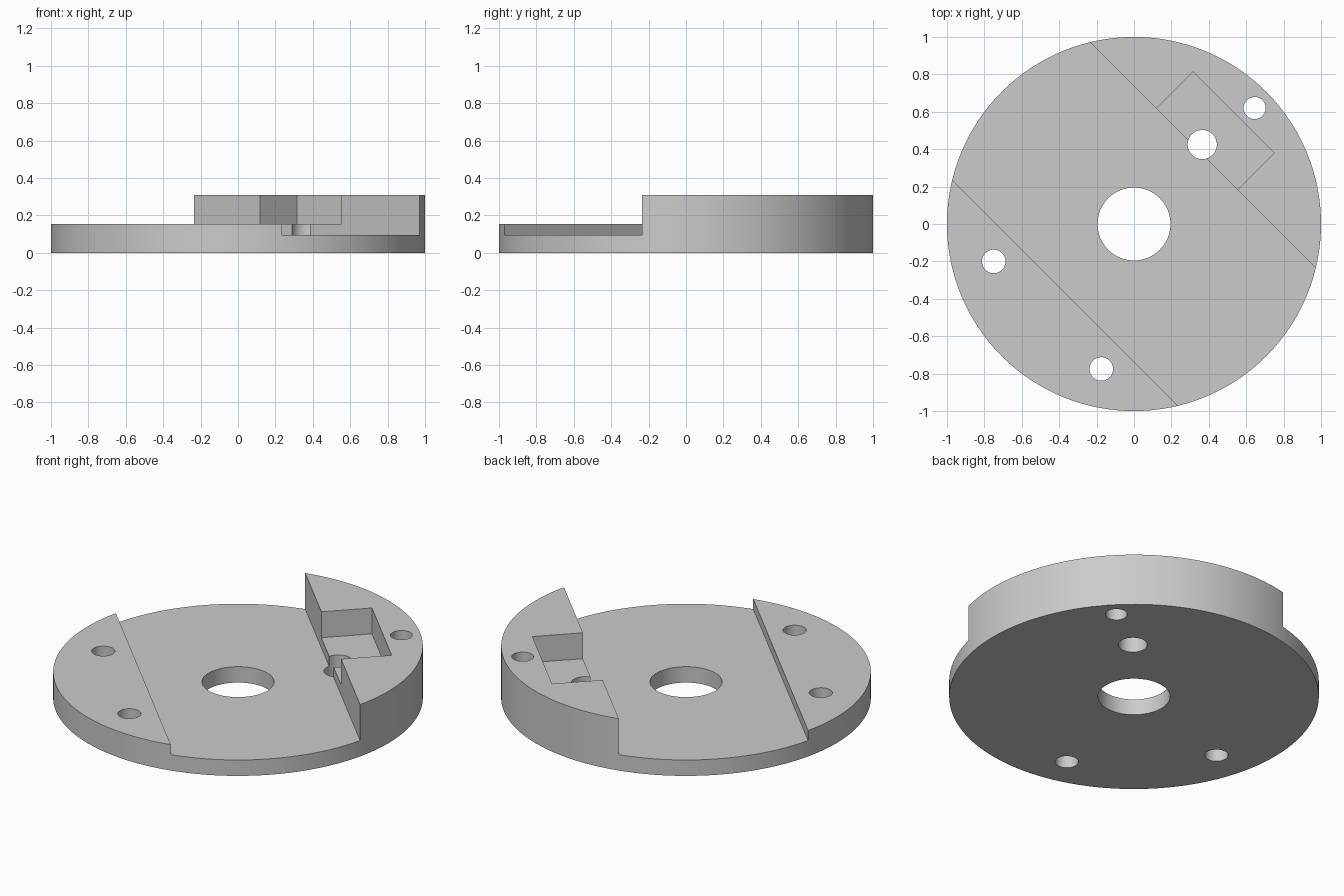
import bpy
import math

if "Cube" in bpy.data.objects:
    bpy.data.objects.remove(bpy.data.objects["Cube"], do_unlink=True)

FLOOR, LEDGE, TOP = 0.095, 0.155, 0.31   # the three step heights
STEP = 0.52                              # distance of each step edge from the centre
TURN = math.radians(45)                  # the steps run diagonally

grey = bpy.data.materials.new("plain grey")
grey.use_nodes = True
colour = (0.6, 0.6, 0.6, 1)
grey.diffuse_color = colour
grey.node_tree.nodes["Principled BSDF"].inputs["Base Color"].default_value = colour


def cylinder(name, x, y, radius, z0, z1, sides):
    bpy.ops.mesh.primitive_cylinder_add(vertices=sides, radius=radius, depth=z1 - z0,
                                        location=(x, y, (z0 + z1) / 2))
    obj = bpy.context.object
    obj.name = name
    return obj


def diagonal_box(name, u0, u1, v0, v1, z0, z1):
    """Box given in the diagonal frame: u across the steps, v along them."""
    u, v = (u0 + u1) / 2, (v0 + v1) / 2
    c, s = math.cos(TURN), math.sin(TURN)
    bpy.ops.mesh.primitive_cube_add(size=1, location=(u * c - v * s, u * s + v * c, (z0 + z1) / 2),
                                    rotation=(0, 0, TURN))
    obj = bpy.context.object
    obj.name = name
    obj.scale = (u1 - u0, v1 - v0, z1 - z0)
    return obj


def cut(target, cutter):
    cutter.hide_render = True
    mod = target.modifiers.new("cut", 'BOOLEAN')
    mod.operation = 'DIFFERENCE'
    mod.solver = 'EXACT'
    mod.object = cutter
    bpy.context.view_layer.objects.active = target
    bpy.ops.object.modifier_apply(modifier=mod.name)
    bpy.data.objects.remove(cutter, do_unlink=True)


# Round plate at full height
plate = cylinder("stepped_plate", 0, 0, 1, 0, TOP, 128)
plate.data.materials.append(grey)

# Low ledge, sunken middle channel, and pocket open to the channel
cut(plate, diagonal_box("ledge_cutter", -2, STEP, -2, 2, LEDGE, 1))
cut(plate, diagonal_box("channel_cutter", -STEP, STEP, -2, 2, FLOOR, 1))
cut(plate, diagonal_box("pocket_cutter", STEP - 0.1, 0.798, -0.262, 0.352, LEDGE, 1))

# Through holes: centre bore, pocket hole, back hole, two ledge holes
for x, y, radius, sides in ((0, 0, 0.195, 64), (0.365, 0.425, 0.078, 48), (0.645, 0.62, 0.059, 40),
                            (-0.75, -0.2, 0.063, 40), (-0.175, -0.775, 0.063, 40)):
    cut(plate, cylinder("hole_cutter", x, y, radius, -0.5, 1, sides))

# Smooth round walls with crisp edges
bpy.ops.object.select_all(action='DESELECT')
plate.select_set(True)
bpy.context.view_layer.objects.active = plate
bpy.ops.object.shade_smooth_by_angle(angle=math.radians(30))
